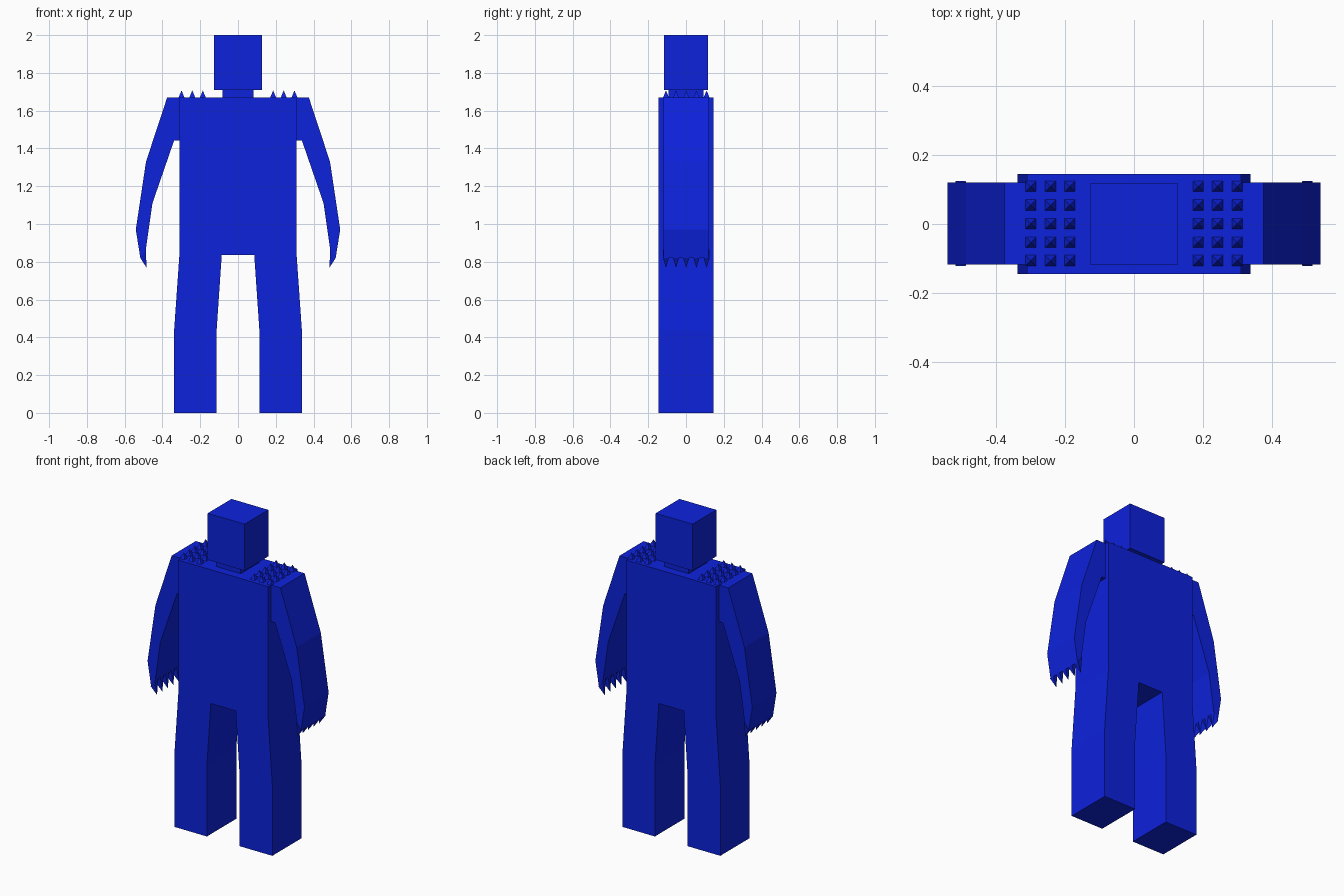
import bpy, bmesh
from mathutils import Vector

if "Cube" in bpy.data.objects:
    bpy.data.objects.remove(bpy.data.objects["Cube"])

blue = bpy.data.materials.new("royal blue")
blue.diffuse_color = (0.004, 0.016, 0.72, 1)
blue.use_nodes = True
blue.node_tree.nodes["Principled BSDF"].inputs["Base Color"].default_value = blue.diffuse_color


def finish(name, bm):
    bmesh.ops.recalc_face_normals(bm, faces=bm.faces[:])
    mesh = bpy.data.meshes.new(name)
    bm.to_mesh(mesh)
    bm.free()
    mesh.materials.append(blue)
    ob = bpy.data.objects.new(name, mesh)
    bpy.context.collection.objects.link(ob)
    return ob


def prism(name, outline, y0, y1):
    """Extrude an x-z outline from y0 to y1."""
    bm = bmesh.new()
    face = bm.faces.new([bm.verts.new((x, y0, z)) for x, z in outline])
    ext = bmesh.ops.extrude_face_region(bm, geom=[face])
    verts = [v for v in ext["geom"] if isinstance(v, bmesh.types.BMVert)]
    bmesh.ops.translate(bm, verts=verts, vec=(0, y1 - y0, 0))
    return finish(name, bm)


def box(name, hx, hy, z0, z1):
    return prism(name, [(-hx, z0), (hx, z0), (hx, z1), (-hx, z1)], -hy, hy)


def add_spike(bm, base, tip):
    """Four-sided spike from a base quad to a tip."""
    b = [bm.verts.new(p) for p in base]
    t = bm.verts.new(tip)
    bm.faces.new(b)
    for i in range(4):
        bm.faces.new((b[i], b[(i + 1) % 4], t))


# Torso and both legs as one mirrored outline
half = [(0.31, 1.67), (0.31, 0.84), (0.338, 0.44), (0.338, 0),
        (0.113, 0), (0.113, 0.44), (0.086, 0.836)]
prism("torso_and_legs", half + [(-x, z) for x, z in reversed(half)], -0.145, 0.145)

# Neck and head
box("neck", 0.083, 0.092, 1.66, 1.712)
box("head", 0.127, 0.117, 1.71, 2.0)

rows = [-0.106, -0.053, 0.001, 0.055, 0.109]
arm = [(0.30, 1.67), (0.375, 1.67), (0.487, 1.33), (0.541, 0.97), (0.517, 0.82),
       (0.488, 0.865), (0.453, 1.11), (0.338, 1.443), (0.30, 1.443)]

for side, s in (("left", -1), ("right", 1)):
    # Curved arm
    prism(side + "_arm", [(s * x, z) for x, z in arm], -0.118, 0.12)

    # Claws along the end of the hand
    bm = bmesh.new()
    for y in rows:
        w = 0.016
        add_spike(bm, [(s * 0.517, y - w, 0.82), (s * 0.517, y + w, 0.82),
                       (s * 0.488, y + w, 0.865), (s * 0.488, y - w, 0.865)],
                  (s * 0.484, y, 0.768))
    finish(side + "_claws", bm)

    # Shoulder spikes
    bm = bmesh.new()
    for x in (0.186, 0.242, 0.299):
        for y in rows:
            c, w = Vector((s * x, y, 1.67)), 0.0155
            add_spike(bm, [c + Vector((dx * w, dy * w, 0)) for dx, dy in
                           ((-1, -1), (1, -1), (1, 1), (-1, 1))],
                      c + Vector((0, 0, 0.037)))
    finish(side + "_shoulder_spikes", bm)
